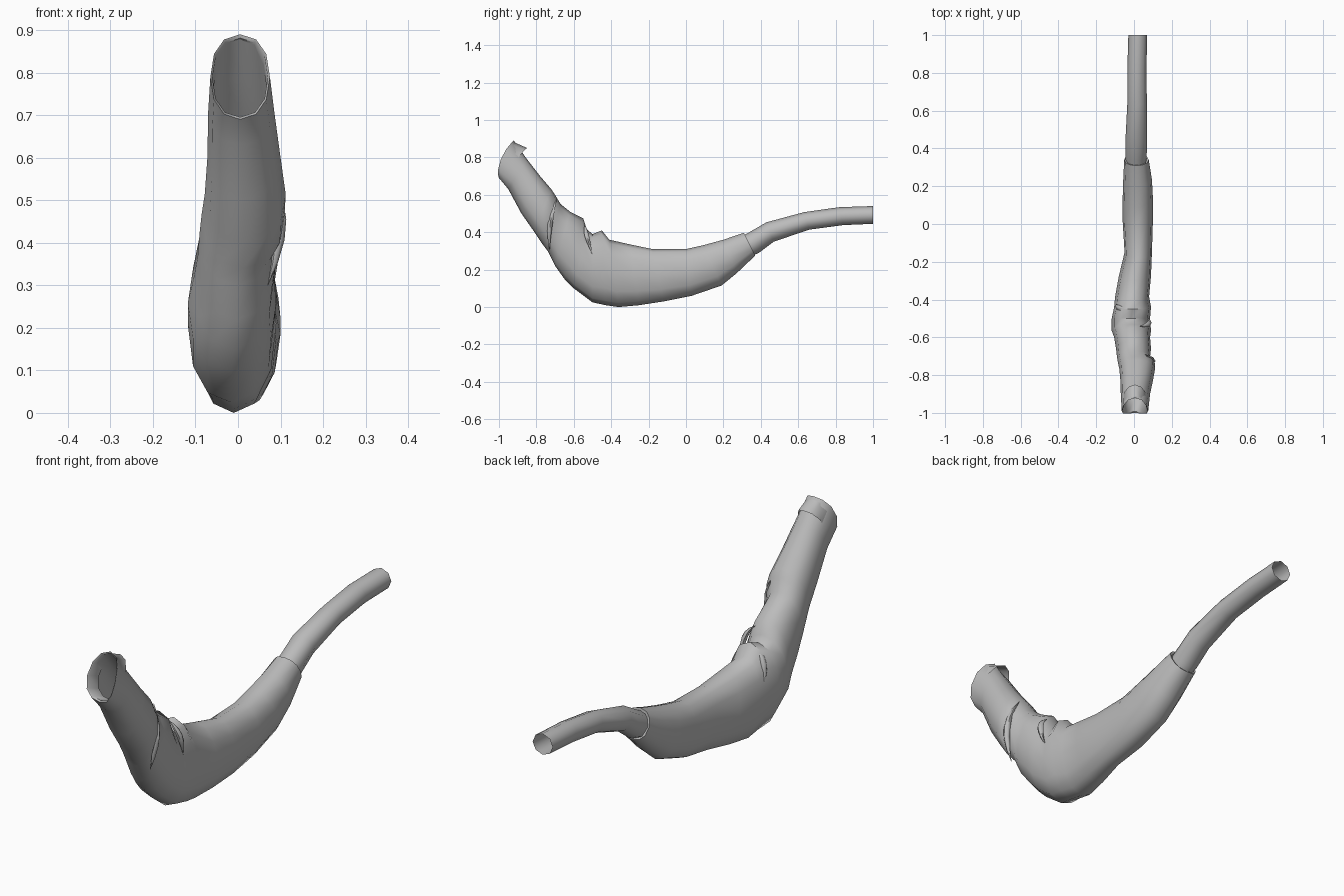
import bpy
import bmesh
from math import sin, cos, pi, radians, copysign
from mathutils import Vector

cube = bpy.data.objects.get("Cube")
if cube:
    bpy.data.objects.remove(cube, do_unlink=True)

GREY = (0.5, 0.5, 0.5, 1.0)
cloth_grey = bpy.data.materials.new("plain_grey")
cloth_grey.use_nodes = True
cloth_grey.diffuse_color = GREY
cloth_grey.node_tree.nodes["Principled BSDF"].inputs["Base Color"].default_value = GREY


def soften(value, power):
    """Turn a circle coordinate into a slightly boxier one."""
    return copysign(abs(value) ** power, value)


def section(station, sides, power=1.0, bulge=0.0, scale=1.0, push=0.0):
    """Closed ring from upper point, lower point and the x limits."""
    top_y, top_z, low_y, low_z, x_min, x_max = station
    upper = Vector((0, top_y, top_z))
    lower = Vector((0, low_y, low_z))
    middle = (upper + lower) / 2
    middle.x = (x_min + x_max) / 2
    half_height = (upper - lower) / 2
    half_width = Vector(((x_max - x_min) / 2, 0, 0))
    # inward direction along the tube, square to the ring
    along = half_height.cross(Vector((1, 0, 0))).normalized()
    if along.y < 0:
        along.negate()
    ring = []
    for i in range(sides):
        angle = 2 * pi * i / sides
        c, s = soften(cos(angle), power), soften(sin(angle), power)
        point = middle + scale * (half_height * c + half_width * s)
        point += along * push
        point.y -= bulge * s * s
        ring.append(point)
    return ring


def loft(name, rings, crease_angle):
    """Skin a list of equal rings into an open tube."""
    bm = bmesh.new()
    loops = [[bm.verts.new(p) for p in ring] for ring in rings]
    for first, second in zip(loops, loops[1:]):
        count = len(first)
        for i in range(count):
            j = (i + 1) % count
            bm.faces.new((first[i], first[j], second[j], second[i]))
    bmesh.ops.recalc_face_normals(bm, faces=bm.faces)
    mesh = bpy.data.meshes.new(name)
    bm.to_mesh(mesh)
    bm.free()
    mesh.materials.append(cloth_grey)
    obj = bpy.data.objects.new(name, mesh)
    bpy.context.collection.objects.link(obj)
    bpy.ops.object.select_all(action="DESELECT")
    obj.select_set(True)
    bpy.context.view_layer.objects.active = obj
    bpy.ops.object.shade_smooth_by_angle(angle=radians(crease_angle))
    return obj


# Stations: upper y, upper z, lower y, lower z, x minimum, x maximum
sleeve_stations = [
    (-.92, .89, -1, .69, -.065, .075),
    (-.85, .79, -.95, .63, -.07, .085),
    (-.78, .7, -.88, .5, -.072, .1),
    (-.72, .63, -.81, .4, -.078, .112),
    (-.7, .6, -.77, .34, -.085, .11),
    (-.67, .55, -.74, .3, -.09, .085),
    (-.62, .51, -.7, .22, -.095, .09),
    (-.55, .475, -.65, .15, -.105, .085),
    (-.53, .415, -.6, .1, -.118, .09),
    (-.5, .39, -.5, .025, -.118, .085),
    (-.45, .41, -.43, .01, -.105, .09),
    (-.41, .36, -.36, 0, -.1, .08),
    (-.3, .335, -.25, .01, -.08, .09),
    (-.18, .31, -.12, .03, -.05, .095),
    (0, .31, .03, .06, -.06, .1),
    (.09, .33, .19, .115, -.06, .1),
    (.2, .36, .27, .18, -.057, .095),
    (.31, .397, .37, .275, -.052, .078),
]

arm_stations = [
    (.24, .35, .3, .25, -.04, .06),
    (.33, .395, .39, .29, -.045, .067),
    (.43, .453, .47, .35, -.045, .07),
    (.63, .507, .66, .414, -.035, .068),
    (.82, .534, .84, .438, -.035, .066),
    (1, .54, 1, .445, -.03, .07),
]

SLEEVE_SIDES = 12
ARM_SIDES = 8
MOUTH_BULGE = 0.03

# Sleeve: short turned-in lining, bulged mouth, wrinkled body, tucked cuff
mouth, cuff = sleeve_stations[0], sleeve_stations[-1]
sleeve_rings = [
    section(mouth, SLEEVE_SIDES, 0.9, MOUTH_BULGE, 0.9, 0.08),
    section(mouth, SLEEVE_SIDES, 0.9, MOUTH_BULGE, 0.93, 0.005),
]
for index, station in enumerate(sleeve_stations):
    bulge = MOUTH_BULGE if index == 0 else 0.0
    sleeve_rings.append(section(station, SLEEVE_SIDES, 0.9, bulge))
sleeve_rings.append(section(cuff, SLEEVE_SIDES, 0.9, 0.0, 0.82, -0.004))
loft("sleeve", sleeve_rings, 50)

# Bare narrow end: an open eight-sided tube emerging from the cuff
loft("slim_arm", [section(s, ARM_SIDES) for s in arm_stations], 60)


def cloth_fold(name, start, middle, end, thickness):
    """Thin tapering crease that lies half sunk in the sleeve."""
    a, b, c = Vector(start), Vector(middle), Vector(end)
    rings = []
    steps = 6
    for k in range(steps + 1):
        t = k / steps
        centre = a * (1 - t) ** 2 + b * 2 * t * (1 - t) + c * t * t
        radius = thickness * max(sin(pi * t), 0.05)
        rings.append([
            centre + Vector((radius * cos(2 * pi * i / 6),
                             radius * sin(2 * pi * i / 6), 0))
            for i in range(6)
        ])
    return loft(name, rings, 60)


# Creases on the left side and across the inside of the bend
cloth_fold("upper_fold", (.06, -.69, .58), (.13, -.74, .47), (.07, -.73, .3), .016)
cloth_fold("elbow_fold_left", (.03, -.54, .44), (.1, -.54, .4), (.075, -.5, .28), .014)
cloth_fold("elbow_fold_right", (-.03, -.45, .395), (-.1, -.45, .36), (-.09, -.42, .22), .014)
